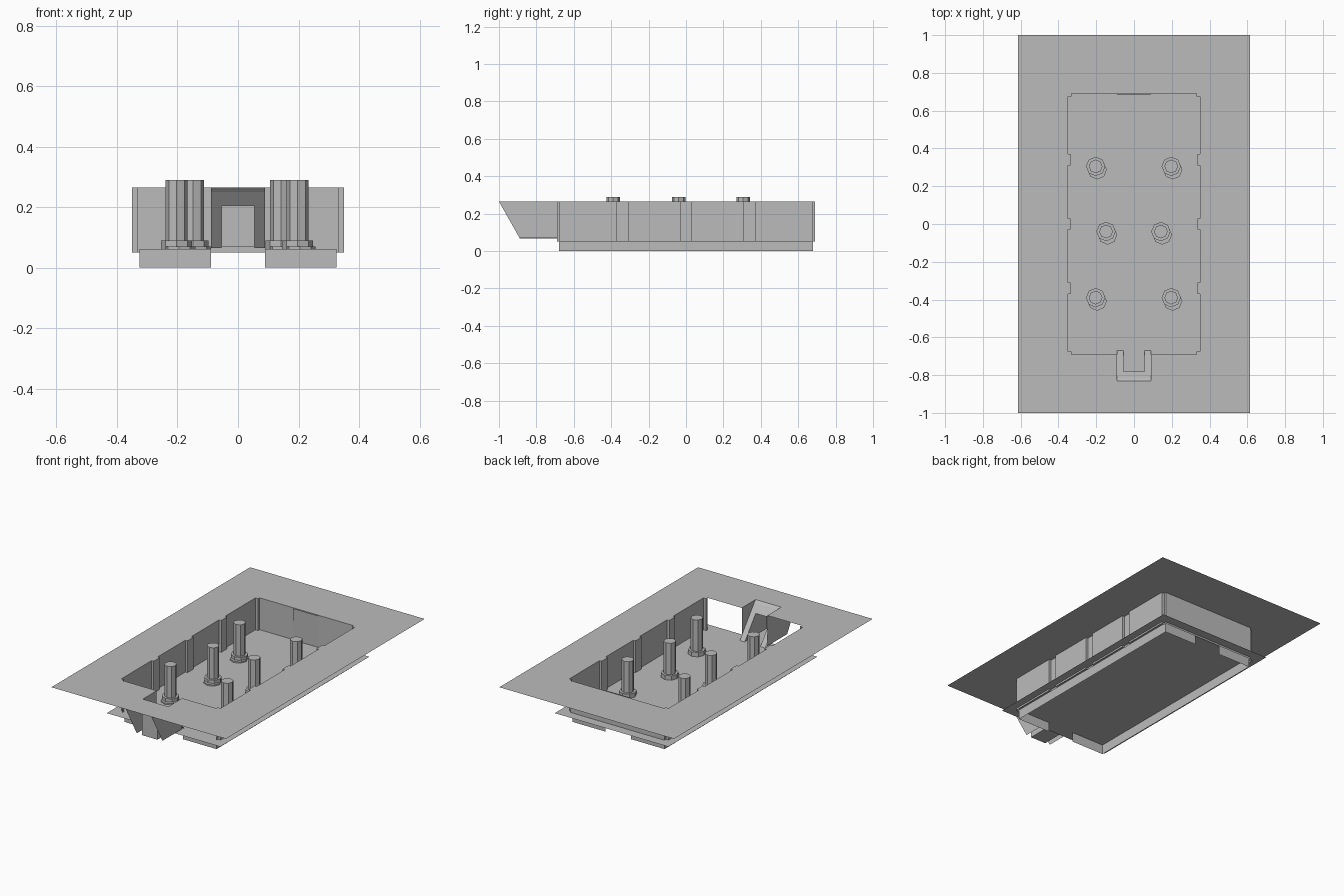
import bpy, bmesh, math

if "Cube" in bpy.data.objects:
    bpy.data.objects.remove(bpy.data.objects["Cube"])

TOP, FLOOR = 0.265, 0.062

grey = bpy.data.materials.new("neutral_grey")
grey.diffuse_color = (0.5, 0.5, 0.5, 1)
grey.use_nodes = True
grey.node_tree.nodes["Principled BSDF"].inputs["Base Color"].default_value = grey.diffuse_color


def finish(bm, name):
    me = bpy.data.meshes.new(name)
    bm.to_mesh(me)
    bm.free()
    ob = bpy.data.objects.new(name, me)
    bpy.context.collection.objects.link(ob)
    me.materials.append(grey)
    return ob


def faces(name, polys):
    bm = bmesh.new()
    for p in polys:
        bm.faces.new([bm.verts.new(c) for c in p])
    bmesh.ops.remove_doubles(bm, verts=bm.verts, dist=1e-5)
    return finish(bm, name)


def strip(pts, z0, z1):
    """Vertical wall quads along a plan path."""
    return [[(*a, z0), (*b, z0), (*b, z1), (*a, z1)] for a, b in zip(pts, pts[1:])]


# plan outline of the pit: notched corners, three inward ribs per side
half = [(.09, -.83), (.09, -.69), (.33, -.69), (.33, -.675), (.35, -.675)]
for yc in (-.34, 0, .34):
    half += [(.35, yc - .03), (.335, yc - .03), (.335, yc + .03), (.35, yc + .03)]
half += [(.35, .675), (.33, .675), (.33, .69)]
outline = half + [(-x, y) for x, y in reversed(half)]

# surrounding ground sheet with the pit cut out
bm = bmesh.new()
for loop in ([(-.615, -1), (.615, -1), (.615, 1), (-.615, 1)], outline):
    vs = [bm.verts.new((x, y, TOP)) for x, y in loop]
    for i, v in enumerate(vs):
        bm.edges.new((v, vs[(i + 1) % len(vs)]))
bmesh.ops.triangle_fill(bm, use_beauty=True, edges=bm.edges[:], normal=(0, 0, 1))
bmesh.ops.dissolve_limit(bm, angle_limit=0.01, verts=bm.verts[:], edges=bm.edges[:])
bmesh.ops.recalc_face_normals(bm, faces=bm.faces[:])
for f in bm.faces:
    if f.normal.z < 0:
        f.normal_flip()
finish(bm, "ground_sheet")

# pit walls: both sides and back, front left open
faces("pit_walls", strip(outline[2:-2], .05, TOP))

# slightly leaning panel in the middle of the back wall
faces("back_panel", [[(-.09, .686, FLOOR), (.09, .686, FLOOR), (.09, .682, TOP), (-.09, .682, TOP)]])

# pit floor plate
faces("pit_floor", [[(-.4, -.75, FLOOR), (.4, -.75, FLOOR), (.4, .75, FLOOR), (-.4, .75, FLOOR)]])

# low skirt under the floor with a gap at front and back
skirt = [(.09, -.68), (.325, -.68), (.325, .68), (.09, .68)]
faces("floor_skirt", strip(skirt, 0, FLOOR)
      + strip([(-x, y) for x, y in reversed(skirt)], 0, FLOOR))

# front chute: cheeks, sloped frame with lip, recessed pocket
W, P = .09, .055


def slope(x, z):
    return (x, -.67 - .145 * (z - .065) / .185, z)


for s, side in ((-1, "left"), (1, "right")):
    faces("chute_cheek_" + side, [[(s * W, y, z) for y, z in
          ((-1, TOP), (-.89, .07), (-.69, .07), (-.69, TOP))]])
faces("chute_ramp", [
    [slope(-W, .065), slope(-P, .065), slope(-P, .205), slope(-W, .205)],
    [slope(P, .065), slope(W, .065), slope(W, .205), slope(P, .205)],
    [slope(-W, .205), slope(W, .205), slope(W, .25), slope(-W, .25)],
    [slope(-W, .25), slope(W, .25), (W, -.83, TOP), (-W, -.83, TOP)]])
lo, hi, B = .068, .205, -.89
faces("chute_pocket", [
    [(-P, B, lo), (P, B, lo), (P, B, hi), (-P, B, hi)],
    [(-P, B, lo), (P, B, lo), slope(P, lo), slope(-P, lo)],
    [(-P, B, hi), (P, B, hi), slope(P, hi), slope(-P, hi)],
    [(-P, B, lo), (-P, B, hi), slope(-P, hi), slope(-P, lo)],
    [(P, B, lo), (P, B, hi), slope(P, hi), slope(P, lo)]])


# eight-sided posts with a collar and an offset foot
def prism(name, x, y, r, z0, z1):
    bm = bmesh.new()
    bmesh.ops.create_cone(bm, cap_ends=True, segments=8, radius1=r, radius2=r, depth=z1 - z0)
    bmesh.ops.translate(bm, verts=bm.verts, vec=(x, y, (z0 + z1) / 2))
    finish(bm, name)


for x, y in ((.2, .305), (.145, -.04), (.2, -.39)):
    for s in (-1, 1):
        px = s * x - .003
        prism("post", px, y, .036, FLOOR, .29)
        prism("post_collar", px, y, .051, FLOOR, .09)
        prism("post_foot", px + .008, y - .018, .051, FLOOR, .07)
